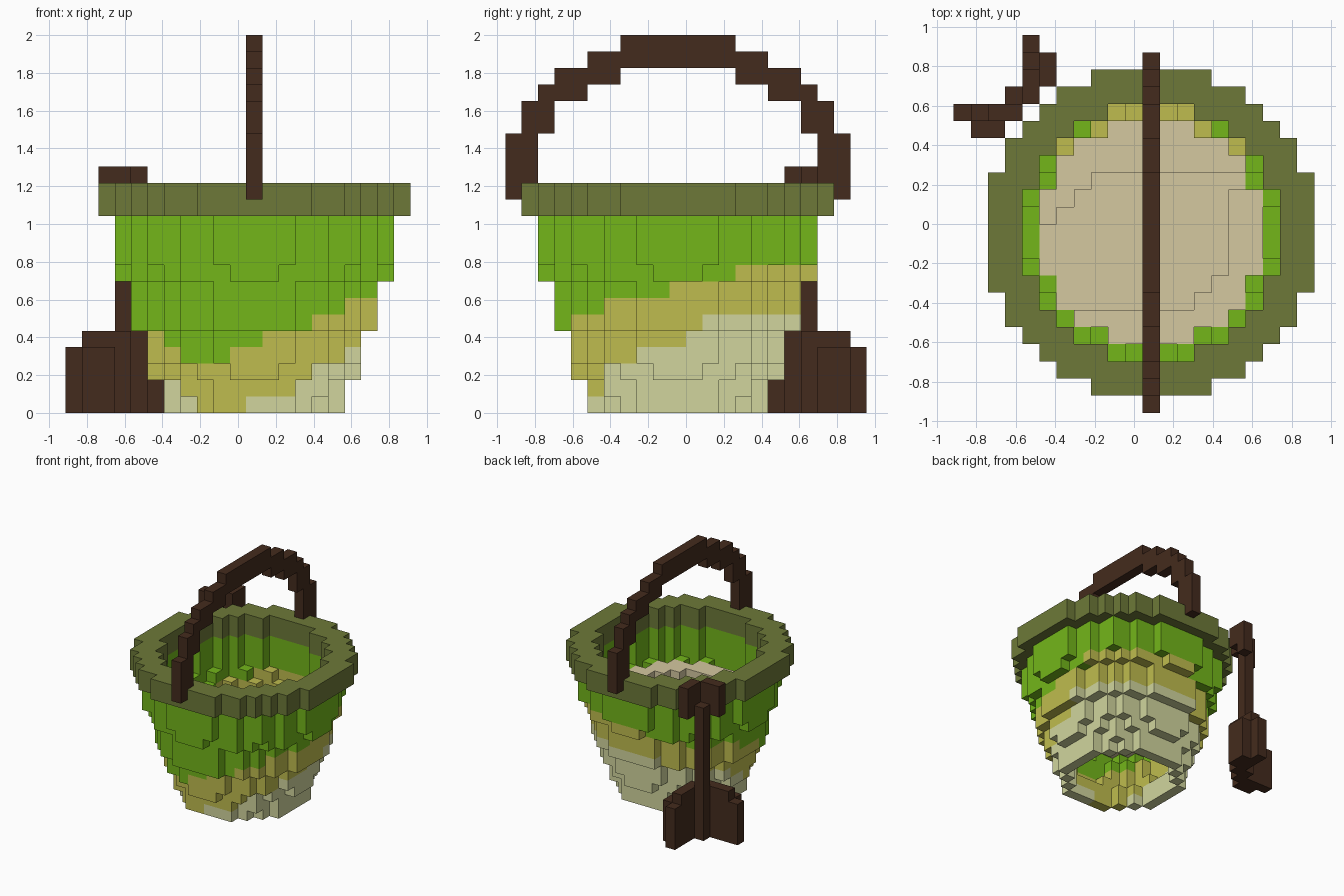
import bpy
import math
from mathutils import Vector

if "Cube" in bpy.data.objects:
    bpy.data.objects.remove(bpy.data.objects["Cube"], do_unlink=True)

V = 2 / 23  # edge length of one block


def make_material(name, rgb):
    lin = [((c / 255 + 0.055) / 1.055) ** 2.4 for c in rgb] + [1.0]
    mat = bpy.data.materials.new(name)
    mat.use_nodes = True
    mat.diffuse_color = lin
    mat.node_tree.nodes["Principled BSDF"].inputs["Base Color"].default_value = lin
    return mat


OLIVE = make_material("olive green", (109, 121, 56))
GREEN = make_material("leaf green", (115, 182, 26))
YELLOW = make_material("mustard yellow", (191, 188, 78))
PALE = make_material("pale sage", (209, 213, 157))
SAND = make_material("sand tan", (213, 200, 160))
BROWN = make_material("dark brown", (68, 43, 29))


def centre(cell):
    """Block index, counted from the bucket axis, to position."""
    i, j, k = cell
    return Vector(((i + 1) * V, (j - 0.5) * V, (k + 0.5) * V))


def ring(inner, outer, k):
    span = range(-10, 11)
    return {(i, j, k) for i in span for j in span
            if inner < math.hypot(i, j) <= outer}


def column(i, j, low, high):
    return {(i, j, k) for k in range(low, high + 1)}


# Bucket wall: a shell flaring in bands, open at the bottom
RADII = [5.5, 5.7, 6.3, 6.5, 6.5, 7.3, 7.5, 7.5, 8.1, 8.5, 8.5, 8.5]
wall = set()
for k, radius in enumerate(RADII):
    wall |= ring(radius - 1, radius, k)

# Rim
rim = ring(7.5, 9.5, 12) | ring(7.5, 9.5, 13)


# Sand heap, stepping up towards the front left
def sand_top(i, j):
    if j >= 4 or j - i >= 7:
        return 6
    if (i >= 5 and j < 3) or i - j >= 7 or j <= -5:
        return 8
    return 7


sand = set()
for i, j, _ in ring(-1, 6.63, 0):
    sand |= column(i, j, 6, sand_top(i, j))
sand -= wall

# Carrying handle: stepped arch, mirrored front to back
handle = set()
ARCH = [(21, 22)] * 4 + [(20, 21)] * 2 + [(19, 20)] * 2 + [(17, 19), (14, 18), (13, 16)]
for j, (low, high) in enumerate(ARCH):
    handle |= column(0, j, low, high) | column(0, -j, low, high)


# Shovel, mirrored across its diagonal
def mirrored(i, j, low, high):
    return column(i, j, low, high) | column(-j, -i, low, high)


shovel_blade = mirrored(-11, 7, 0, 3) | mirrored(-10, 6, 0, 3) | mirrored(-9, 6, 0, 3)
for i in (-10, -9, -8):
    shovel_blade |= mirrored(i, 7, 0, 4)
shovel_shaft = column(-8, 8, 0, 12)
shovel_grip = mirrored(-9, 7, 12, 14) | mirrored(-8, 7, 13, 14)

solid = wall | rim | sand | handle | shovel_blade | shovel_shaft | shovel_grip
AXES = [Vector(a) for a in ((1, 0, 0), (0, 1, 0), (0, 0, 1))]


def build(name, cells, materials, rule=None):
    """Mesh of the exposed block faces, coloured by a rule on place and direction."""
    verts, faces, slots, index = [], [], [], {}
    for cell in sorted(cells):
        c = centre(cell)
        for axis in range(3):
            for sign in (1, -1):
                near = list(cell)
                near[axis] += sign
                if tuple(near) in solid:
                    continue
                n = AXES[axis] * sign
                u = AXES[(axis + 1) % 3]
                w = n.cross(u)
                face = []
                for a, b in ((-1, -1), (1, -1), (1, 1), (-1, 1)):
                    p = c + (n + u * a + w * b) * V / 2
                    key = tuple(round(x / V * 2) for x in p)
                    if key not in index:
                        index[key] = len(verts)
                        verts.append(p)
                    face.append(index[key])
                faces.append(face)
                slots.append(rule(c, n) if rule else 0)
    mesh = bpy.data.meshes.new(name)
    mesh.from_pydata(verts, [], faces)
    for mat in materials:
        mesh.materials.append(mat)
    mesh.polygons.foreach_set("material_index", slots)
    mesh.update()
    obj = bpy.data.objects.new(name, mesh)
    bpy.context.collection.objects.link(obj)
    return obj


# Colour bands climb away from a low point at the front
def band(p, n):
    dy = p.y + 0.65
    inward = n.x * (p.x - V) + n.y * (p.y + V / 2) - n.z < 0
    if inward:
        green_from = 0.2 + 0.44 * math.hypot(p.x - V, dy)
    else:
        dx = p.x + 0.28
        green_from = 0.21 + 0.4 * math.hypot(dx if dx > 0 else 2 * dx, dy)
    if p.z > green_from:
        return 0
    return 1 if p.z > 0.5 * math.hypot(p.x + 0.15, dy) - 0.095 else 2


build("bucket_wall", wall, [GREEN, YELLOW, PALE], band)
build("bucket_rim", rim, [OLIVE])
build("sand_fill", sand, [SAND])
build("carrying_handle", handle, [BROWN])
build("shovel_blade", shovel_blade, [BROWN])
build("shovel_shaft", shovel_shaft, [BROWN])
build("shovel_grip", shovel_grip, [BROWN])
